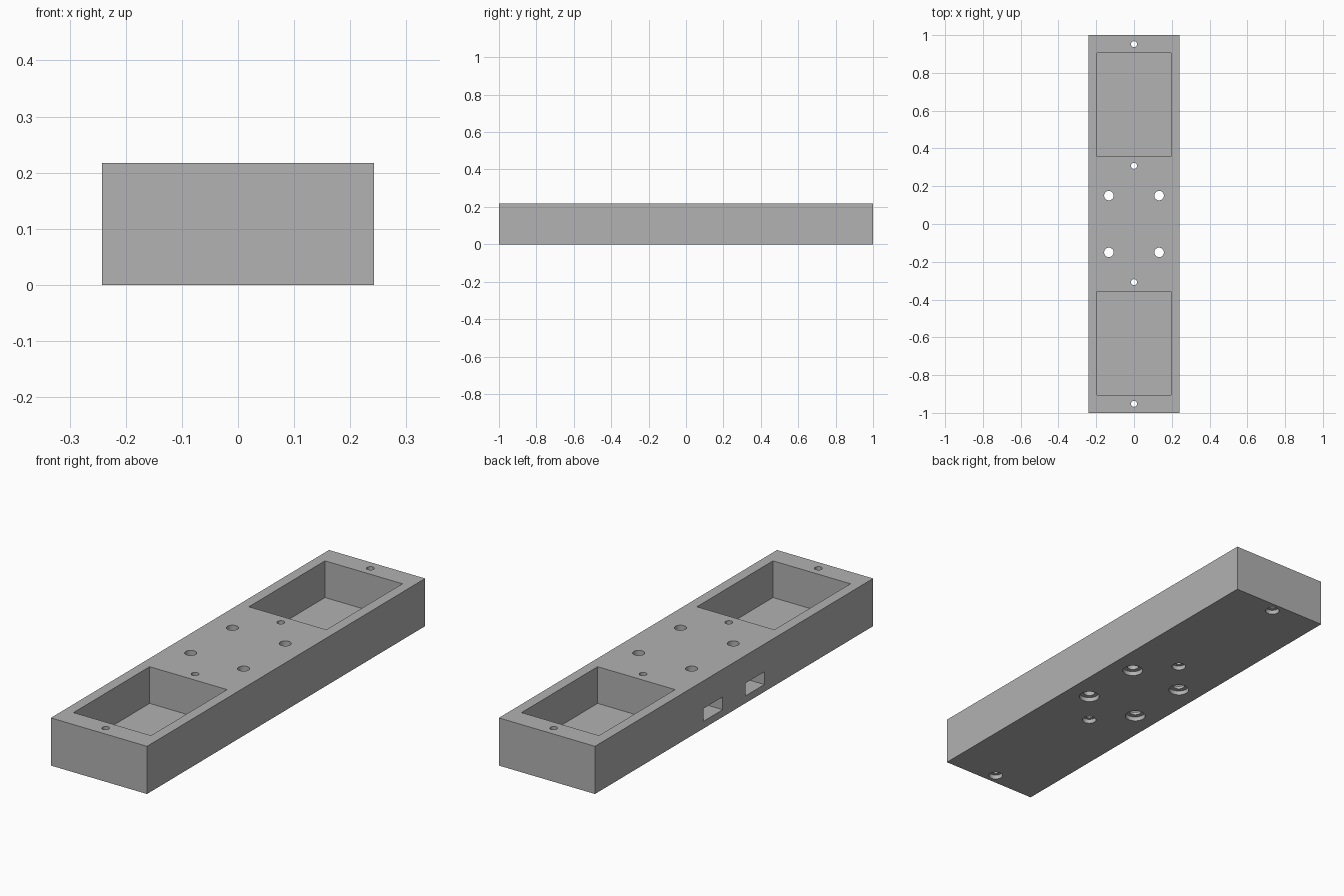
import bpy, bmesh
from math import radians
from mathutils import Matrix, Vector

if "Cube" in bpy.data.objects:
    bpy.data.objects.remove(bpy.data.objects["Cube"], do_unlink=True)

WIDTH, LENGTH, HEIGHT = 0.484, 2.0, 0.217

grey = bpy.data.materials.new("plain grey")
grey.use_nodes = True
colour = (0.445, 0.445, 0.445, 1)
grey.diffuse_color = colour
grey.node_tree.nodes["Principled BSDF"].inputs["Base Color"].default_value = colour


def add_object(name, bm):
    bmesh.ops.recalc_face_normals(bm, faces=bm.faces)
    mesh = bpy.data.meshes.new(name)
    bm.to_mesh(mesh)
    bm.free()
    mesh.materials.append(grey)
    obj = bpy.data.objects.new(name, mesh)
    bpy.context.collection.objects.link(obj)
    return obj


def box(bm, low, high):
    low, high = Vector(low), Vector(high)
    size = Matrix.Diagonal((*(high - low), 1))
    bmesh.ops.create_cube(bm, size=1, matrix=Matrix.Translation((low + high) / 2) @ size)


def stepped_hole(bm, x, y, radius, wide_radius, step):
    """Through hole with a wider bore at the underside, as one lathed solid."""
    profile = [(0, -0.1), (wide_radius, -0.1), (wide_radius, step),
               (radius, step), (radius, HEIGHT + 0.1), (0, HEIGHT + 0.1)]
    verts = [bm.verts.new((x + r, y, z)) for r, z in profile]
    edges = [bm.edges.new(pair) for pair in zip(verts, verts[1:])]
    spun = bmesh.ops.spin(bm, geom=verts + edges, cent=(x, y, 0), axis=(0, 0, 1),
                          angle=radians(360), steps=32)
    new = {v for v in bm.verts if (v.co.xy - Vector((x, y))).length < wide_radius + 0.001}
    bmesh.ops.remove_doubles(bm, verts=list(new), dist=0.0001)


# Solid block
bm = bmesh.new()
box(bm, (-WIDTH / 2, -LENGTH / 2, 0), (WIDTH / 2, LENGTH / 2, HEIGHT))
body = add_object("tray_body", bm)

pockets, slots, holes = bmesh.new(), bmesh.new(), bmesh.new()
for side in (-1, 1):
    # Deep rectangular pocket near each end
    near, far = sorted((side * 0.357, side * 0.904))
    box(pockets, (-0.195, near, 0.05), (0.195, far, HEIGHT + 0.1))
    # Side slot reaching in to the bolt hole
    y = side * 0.15
    box(slots, (-WIDTH / 2 - 0.1, y - 0.068, 0.033), (-0.06, y + 0.068, 0.091))
    # Bolt holes in the middle, small screw holes beside each pocket
    for x in (-0.133, 0.133):
        stepped_hole(holes, x, y, 0.025, 0.044, 0.02)
    for y in (0.308, 0.952):
        stepped_hole(holes, 0, side * y, 0.016, 0.03, 0.02)

# Cut everything out of the block
bpy.context.view_layer.objects.active = body
for name, bm in (("pocket", pockets), ("slot", slots), ("hole", holes)):
    cutter = add_object(name + "_cutter", bm)
    cutter.hide_render = True
    cut = body.modifiers.new(name + "_cut", "BOOLEAN")
    cut.operation = "DIFFERENCE"
    cut.solver = "EXACT"
    cut.object = cutter
    bpy.ops.object.modifier_apply(modifier=cut.name)
    bpy.data.objects.remove(cutter, do_unlink=True)

bpy.ops.object.select_all(action="DESELECT")
body.select_set(True)
bpy.ops.object.shade_smooth_by_angle(angle=radians(30))
